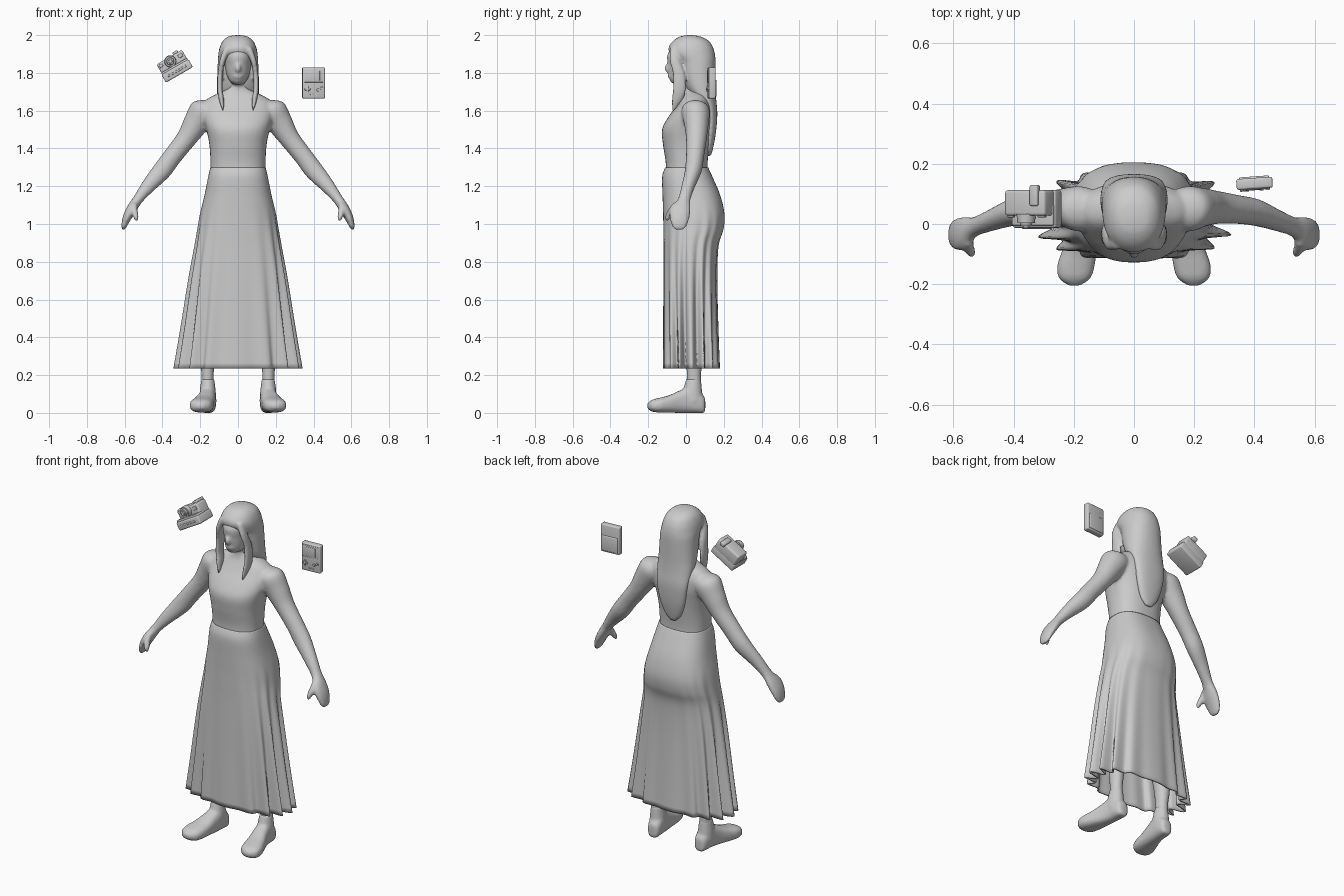
import bpy, bmesh, math
from mathutils import Vector, Matrix

X, Y, Z = Vector((1, 0, 0)), Vector((0, 1, 0)), Vector((0, 0, 1))


def catmull(rows, steps):
    """Smoothly interpolate rows of numbers."""
    out = []
    for i in range(len(rows) - 1):
        a, b, c, d = (rows[max(0, min(len(rows) - 1, i + k))] for k in (-1, 0, 1, 2))
        for s in range(steps):
            t = s / steps
            out.append([0.5 * (2 * q + (r - p) * t + (2 * p - 5 * q + 4 * r - w) * t * t
                               + (3 * q - p - 3 * r + w) * t ** 3) for p, q, r, w in zip(a, b, c, d)])
    return out + [list(rows[-1])]


def loft(bm, rows, u=X, v=Y, n=32, power=1.0, steps=5, side=1, cap=True, fold=None):
    """Superellipse rings (x, y, z, half u, half v) joined into a skin; side=-1 mirrors in x."""
    rings = []
    for x, y, z, a, b in catmull(rows, steps):
        ring = []
        for i in range(n):
            th = 2 * math.pi * i / n
            c, s = math.cos(th), math.sin(th)
            k = fold(th, z) if fold else 1
            p = (Vector((x, y, z)) + u * (max(a, .001) * k * math.copysign(abs(c) ** power, c))
                 + v * (max(b, .001) * k * math.copysign(abs(s) ** power, s)))
            p.x *= side
            ring.append(bm.verts.new(p))
        rings.append(ring)
    faces = []
    for r, q in zip(rings, rings[1:]):
        for i in range(n):
            j = (i + 1) % n
            faces.append(bm.faces.new((r[i], r[j], q[j], q[i])))
    if cap:
        faces += [bm.faces.new(rings[0]), bm.faces.new(rings[-1])]
    bmesh.ops.recalc_face_normals(bm, faces=faces)


def upright(rows):
    """(z, front y, back y, half width) to loft rows."""
    return [(0, (f + b) / 2, z, w, (b - f) / 2) for z, f, b, w in rows]


def ball(bm, loc, size):
    m = Matrix.Translation(loc) @ Matrix.Diagonal((*size, 1))
    bmesh.ops.create_uvsphere(bm, u_segments=20, v_segments=12, radius=1, matrix=m)


def finish(name, bm, voxel=0, smooth=0):
    me = bpy.data.meshes.new(name)
    bm.to_mesh(me)
    bm.free()
    ob = bpy.data.objects.new(name, me)
    bpy.context.collection.objects.link(ob)
    for p in me.polygons:
        p.use_smooth = True
    if voxel:
        m = ob.modifiers.new("blend", 'REMESH')
        m.mode, m.voxel_size, m.use_smooth_shade = 'VOXEL', voxel, True
        s = ob.modifiers.new("soften", 'SMOOTH')
        s.factor, s.iterations = 0.5, smooth
    return ob


# body: torso, neck, head, arms, hands and legs blended into one skin
bm = bmesh.new()
loft(bm, upright([(1.15, -.09, .12, .14), (1.25, -.105, .115, .145), (1.33, -.108, .115, .146),
                  (1.42, -.122, .125, .152), (1.5, -.127, .135, .168), (1.56, -.098, .14, .185),
                  (1.62, -.055, .135, .19), (1.66, -.03, .12, .165), (1.69, -.015, .105, .11),
                  (1.72, -.01, .085, .055), (1.78, -.01, .08, .05)]), power=.85)
loft(bm, upright([(1.738, -.06, .0, .02), (1.755, -.082, .04, .043), (1.79, -.09, .08, .06),
                  (1.84, -.095, .12, .072), (1.9, -.098, .13, .078), (1.96, -.05, .11, .05)]))
ball(bm, (0, -.093, 1.825), (.016, .022, .026))
ball(bm, (0, -.086, 1.782), (.024, .012, .012))
au = Vector((.81, 0, .59))
for s in (1, -1):
    loft(bm, [(.12, .05, 1.63, .045, .05), (.175, .05, 1.6, .078, .075), (.225, .055, 1.53, .068, .065),
              (.275, .055, 1.45, .054, .055), (.345, .048, 1.36, .05, .048), (.405, .038, 1.28, .05, .045),
              (.475, .012, 1.2, .038, .036), (.53, -.01, 1.13, .027, .034), (.563, -.03, 1.08, .027, .055),
              (.59, -.034, 1.03, .023, .052), (.606, -.035, .985, .014, .038), (.61, -.035, .97, .006, .02)],
         u=au, n=24, side=s)
    loft(bm, [(.55, -.05, 1.11, .018, .02), (.548, -.078, 1.07, .018, .02),
              (.54, -.095, 1.035, .015, .016), (.537, -.1, 1.015, .006, .006)], n=16, side=s)
    loft(bm, [(.16, .045, .08, .036, .04), (.161, .042, .2, .033, .038), (.16, .045, .3, .042, .048),
              (.14, .045, .5, .058, .062), (.11, .045, .95, .08, .085)], n=24, side=s)
finish("body", bm, .009, 4)

# hair: crown and long back, with two front locks
bm = bmesh.new()
loft(bm, upright([(2.0, .01, .03, .01), (1.993, -.03, .075, .05), (1.97, -.068, .12, .08),
                  (1.935, -.092, .143, .097), (1.9, -.085, .153, .104), (1.86, -.045, .157, .107),
                  (1.79, -.025, .157, .11), (1.72, .0, .157, .112), (1.66, .04, .16, .11),
                  (1.58, .09, .166, .1), (1.48, .1, .158, .083), (1.4, .1, .143, .055),
                  (1.36, .11, .132, .02)]), power=.9)
for s in (1, -1):
    loft(bm, [(.055, -.06, 1.935, .02, .025), (.08, -.06, 1.87, .016, .028), (.093, -.04, 1.8, .014, .032),
              (.096, -.035, 1.72, .014, .036), (.088, -.045, 1.66, .014, .03),
              (.079, -.068, 1.6, .004, .008)], n=16, side=s)
finish("hair", bm, .008, 3)


# skirt: flared skin whose pleats deepen toward the hem
def pleats(th, z):
    t = max(0, min(1, (1.12 - z) / .88))
    depth = t ** 1.2 * (.04 + .2 * abs(math.cos(th)) ** 1.5)
    return 1 - depth * (.5 - .5 * math.cos(16 * th + .5 * math.sin(3 * th)))


bm = bmesh.new()
loft(bm, upright([(1.3, -.11, .117, .146), (1.25, -.126, .14, .158), (1.15, -.124, .182, .178),
                  (1.05, -.121, .204, .202), (.97, -.12, .198, .216), (.88, -.119, .172, .232),
                  (.7, -.12, .166, .265), (.45, -.121, .172, .305), (.235, -.122, .18, .342)]),
     n=160, power=.8, cap=False, fold=pleats)
skirt = finish("skirt", bm)
m = skirt.modifiers.new("thickness", 'SOLIDIFY')
m.thickness, m.offset = .008, -1

# shoes
for s, label in ((1, "left"), (-1, "right")):
    bm = bmesh.new()
    loft(bm, [(.155, .102, .05, .015, .03), (.155, .093, .052, .033, .046), (.157, .06, .07, .042, .062),
              (.16, .02, .078, .044, .07), (.168, -.03, .068, .048, .06), (.182, -.09, .055, .057, .046),
              (.193, -.14, .049, .062, .039), (.197, -.18, .046, .052, .031),
              (.198, -.205, .045, .018, .012)], u=X, v=Z, side=s, power=.78)
    # flatten the sole and lift the ankle collar
    for v in bm.verts:
        v.co.z = max(v.co.z, .008 if v.co.y > -.12 else .008 + (-.12 - v.co.y) * .08)
    for v in bm.verts:
        v.co.z -= .008
    loft(bm, [(.16, .035, .06, .046, .056), (.16, .035, .12, .042, .05), (.16, .04, .18, .034, .039)],
         n=24, side=s)
    finish(label + "_shoe", bm, .008, 3)


def gadget(name, loc, rot, pieces):
    """Rigid prop from boxes and front-facing discs: (kind, centre, size, bevel)."""
    bm = bmesh.new()
    for kind, c, size, bev in pieces:
        part = bmesh.new()
        mat = Matrix.Translation(c)
        if kind == "box":
            bmesh.ops.create_cube(part, size=1, matrix=mat @ Matrix.Diagonal((*size, 1)))
            bmesh.ops.bevel(part, geom=part.edges[:], offset=bev, segments=3, profile=.5, affect='EDGES')
        else:
            bmesh.ops.create_cone(part, cap_ends=True, segments=28, radius1=size[0], radius2=size[1],
                                  depth=size[2], matrix=mat @ Matrix.Rotation(math.pi / 2, 4, 'X'))
        tmp = bpy.data.meshes.new("tmp")
        part.to_mesh(tmp)
        bm.from_mesh(tmp)
        bpy.data.meshes.remove(tmp)
        part.free()
    ob = finish(name, bm)
    ob.location, ob.rotation_euler = loc, rot
    bpy.context.view_layer.objects.active = ob
    ob.select_set(True)
    bpy.ops.object.shade_smooth_by_angle(angle=math.radians(35))
    ob.select_set(False)


# instant camera: wide base, set-back upper body, lens, viewfinder
gadget("instant_camera", (-.338, .05, 1.838), (0, math.radians(-30), 0), [
    ("box", (0, 0, -.032), (.165, .125, .048), .008),
    ("box", (0, .02, .015), (.155, .085, .075), .01),
    ("box", (0, -.02, -.006), (.158, .07, .016), .005),
    ("disc", (-.006, -.032, .03), (.032, .029, .03), 0),
    ("disc", (-.006, -.05, .03), (.022, .018, .014), 0),
    ("disc", (-.006, -.058, .03), (.012, .009, .01), 0),
    ("box", (.055, -.022, .03), (.025, .012, .02), .003),
    ("box", (-.06, -.022, .035), (.02, .012, .018), .003),
    ("box", (0, -.063, -.032), (.11, .006, .01), .002),
    ("box", (.04, .045, .052), (.03, .07, .025), .006)])

# handheld game: slab, screen frame, direction pad, buttons, back cover
gadget("handheld_game", (.4, .135, 1.747), (0, 0, math.radians(4)), [
    ("box", (0, 0, 0), (.12, .036, .165), .007),
    ("box", (0, -.018, .038), (.1, .006, .07), .002),
    ("box", (0, -.02, .038), (.064, .006, .052), .002),
    ("box", (-.034, -.02, -.034), (.03, .01, .01), .002),
    ("box", (-.034, -.02, -.034), (.01, .01, .03), .002),
    ("disc", (.022, -.02, -.037), (.008, .007, .01), 0),
    ("disc", (.042, -.02, -.028), (.008, .007, .01), 0),
    ("box", (-.012, -.018, -.062), (.014, .006, .005), .001),
    ("box", (.01, -.018, -.062), (.014, .006, .005), .001),
    ("box", (0, .017, -.028), (.1, .012, .09), .005)])
